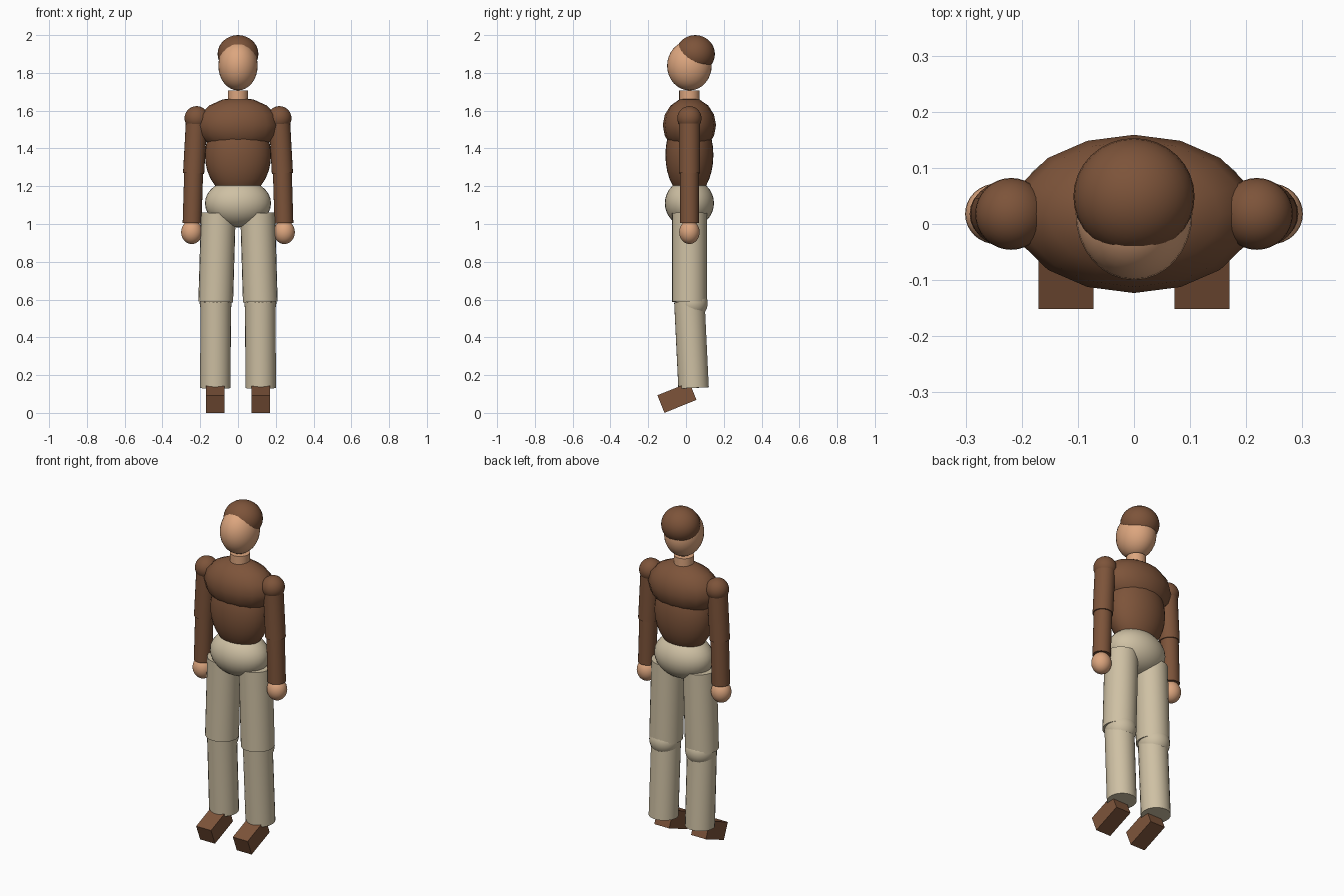
import bpy
import math
from mathutils import Vector

default = bpy.data.objects.get("Cube")
if default:
    bpy.data.objects.remove(default, do_unlink=True)


def material(name, rgb):
    m = bpy.data.materials.new(name)
    m.use_nodes = True
    m.diffuse_color = (*rgb, 1)
    m.node_tree.nodes["Principled BSDF"].inputs["Base Color"].default_value = (*rgb, 1)
    return m


BROWN = material("brown", (0.205, 0.088, 0.042))
SKIN = material("skin", (0.72, 0.38, 0.21))
BEIGE = material("beige", (0.62, 0.53, 0.37))
MID_Y = 0.018


def finish(name, mat, smooth=True):
    obj = bpy.context.object
    obj.name = name
    obj.data.materials.append(mat)
    bpy.ops.object.transform_apply(location=False, rotation=False, scale=True)
    if smooth:
        bpy.ops.object.shade_smooth_by_angle(angle=math.radians(40))
    return obj


def ellipsoid(name, mat, center, radii, segments=32):
    bpy.ops.mesh.primitive_uv_sphere_add(segments=segments, ring_count=segments // 2,
                                         radius=1, location=center)
    bpy.context.object.scale = radii
    return finish(name, mat)


def tube(name, mat, start, end, radius, sides=24):
    a, b = Vector(start), Vector(end)
    bpy.ops.mesh.primitive_cylinder_add(vertices=sides, radius=radius,
                                        depth=(b - a).length, location=(a + b) / 2)
    bpy.context.object.rotation_euler = (b - a).to_track_quat("Z", "Y").to_euler()
    return finish(name, mat)


# Torso
ellipsoid("chest", BROWN, (0, MID_Y, 1.523), (0.217, 0.141, 0.147), 16)
ellipsoid("abdomen", BROWN, (0, MID_Y, 1.365), (0.175, 0.127, 0.225))
ellipsoid("pelvis", BEIGE, (0, MID_Y, 1.11), (0.175, 0.13, 0.128))

# Head
tube("neck", SKIN, (0, MID_Y, 1.62), (0, MID_Y, 1.707), 0.054)
ellipsoid("head", SKIN, (0, MID_Y, 1.838), (0.104, 0.118, 0.131))
ellipsoid("hair", BROWN, (0, 0.049, 1.9), (0.108, 0.104, 0.1))

# Limbs, left then right
for side, s in (("left", 1), ("right", -1)):
    shoulder = (s * 0.219, MID_Y, 1.56)
    elbow = (s * 0.235, MID_Y, 1.268)
    wrist = (s * 0.244, MID_Y, 0.98)
    ellipsoid(side + "_shoulder", BROWN, shoulder, (0.064, 0.064, 0.064))
    tube(side + "_upper_arm", BROWN, shoulder, elbow, 0.056)
    ellipsoid(side + "_elbow", BROWN, elbow, (0.049, 0.049, 0.049))
    tube(side + "_forearm", BROWN, elbow, (s * 0.243, MID_Y, 1.005), 0.05)
    ellipsoid(side + "_hand", SKIN, (s * 0.245, MID_Y, 0.957), (0.056, 0.054, 0.063))

    hip = (s * 0.104, MID_Y, 1.058)
    knee = (s * 0.118, MID_Y, 0.588)
    tube(side + "_thigh", BEIGE, hip, knee, 0.092)
    ellipsoid(side + "_knee", BEIGE, (s * 0.118, 0.03, 0.582), (0.085, 0.085, 0.085))
    tube(side + "_shin", BEIGE, knee, (s * 0.12, 0.04, 0.132), 0.081)

    # Foot block pitched toe-down
    bpy.ops.mesh.primitive_cube_add(size=1, location=(s * 0.121, -0.048, 0.081))
    foot = bpy.context.object
    foot.scale = (0.098, 0.183, 0.1)
    foot.rotation_euler.x = math.radians(22)
    finish(side + "_foot", BROWN, smooth=False)
